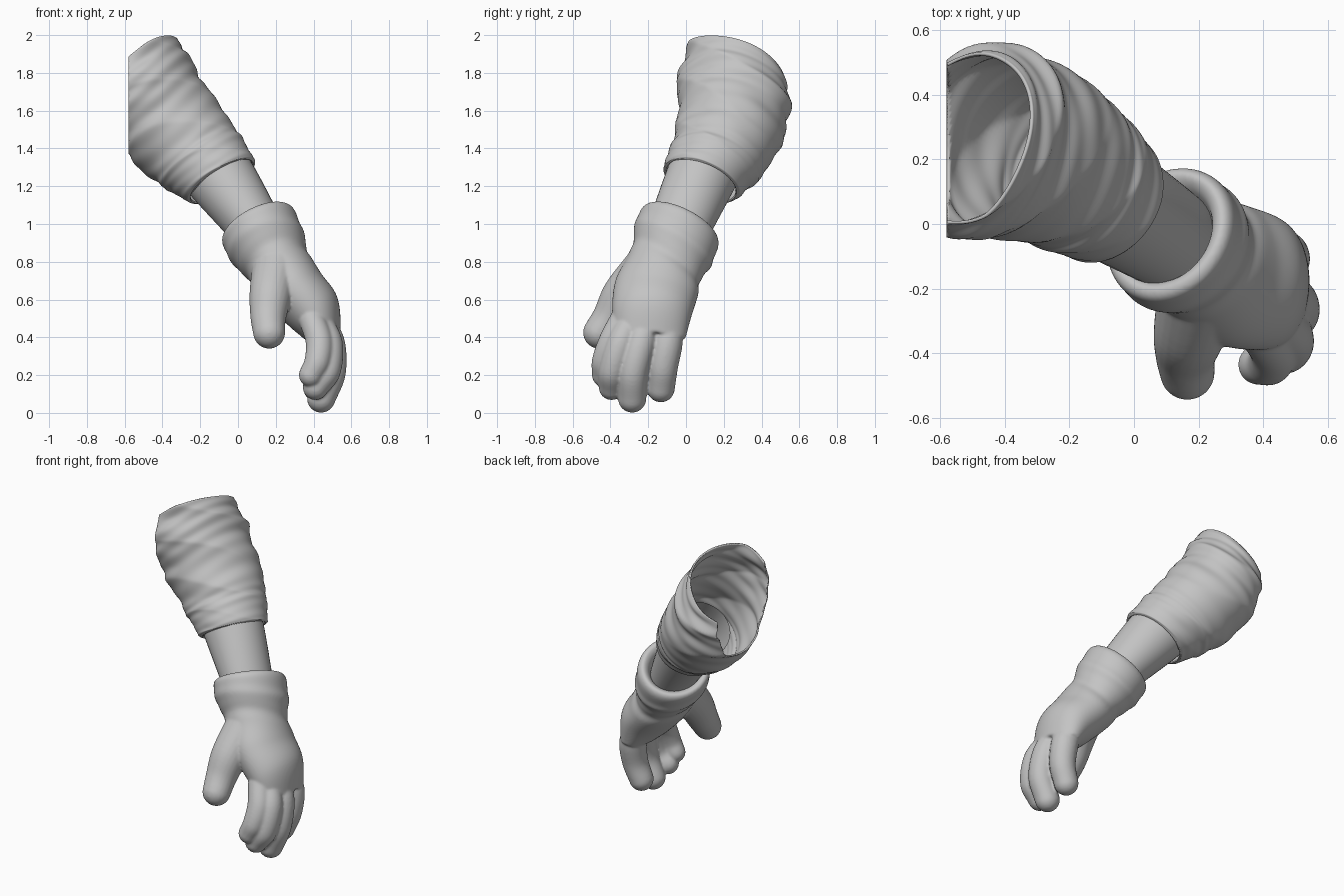
import bpy, bmesh, math
from mathutils import Vector

if "Cube" in bpy.data.objects:
    bpy.data.objects.remove(bpy.data.objects["Cube"])

grey = bpy.data.materials.new("plain_grey")
grey.diffuse_color = (0.55, 0.55, 0.55, 1)
grey.use_nodes = True
grey.node_tree.nodes["Principled BSDF"].inputs["Base Color"].default_value = grey.diffuse_color


def spline(rows, steps):
    """Catmull-Rom through rows of numbers; yields (row, progress)."""
    pts = [Vector(r) for r in rows]
    pts = [2 * pts[0] - pts[1]] + pts + [2 * pts[-1] - pts[-2]]
    count = len(rows) - 1
    out = []
    for i in range(count):
        a, b, c, d = pts[i:i + 4]
        for k in range(steps + (i == count - 1)):
            t = k / steps
            p = 0.5 * (2 * b + (c - a) * t + (2 * a - 5 * b + 4 * c - d) * t * t
                       + (3 * b - a - 3 * c + d) * t ** 3)
            out.append((p, (i + t) / count))
    return out


def loft(bm, rows, seg=40, steps=8, fold=None, caps=False):
    """Tube through rings: centre, axis, width radius, depth radius."""
    rings = []
    for p, s in spline(rows, steps):
        centre, n = Vector(p[0:3]), Vector(p[3:6]).normalized()
        u = Vector((0, 1, 0))
        u = (u - n * n.dot(u)).normalized()
        v = n.cross(u)
        ring = []
        for j in range(seg):
            a = math.tau * j / seg
            f = fold(s, a) if fold else 0
            ring.append(bm.verts.new(centre + u * math.cos(a) * (p[6] + f)
                                     + v * math.sin(a) * (p[7] + f)))
        rings.append(ring)
    for r, q in zip(rings, rings[1:]):
        for j in range(seg):
            k = (j + 1) % seg
            bm.faces.new((r[j], r[k], q[k], q[j]))
    if caps:
        bm.faces.new(rings[0][::-1])
        bm.faces.new(rings[-1])


def digit(bm, path):
    """Rounded finger along points of x, y, z, radius."""
    rows = []
    for i, p in enumerate(path):
        a, b = path[max(i - 1, 0)], path[min(i + 1, len(path) - 1)]
        n = (Vector(b[:3]) - Vector(a[:3])).normalized()
        rows.append((*p[:3], *n, p[3], p[3]))
    loft(bm, rows, 24, 6, caps=True)
    tip = bmesh.ops.create_uvsphere(bm, u_segments=24, v_segments=14, radius=path[-1][3])
    bmesh.ops.translate(bm, verts=tip["verts"], vec=path[-1][:3])


def finish(bm, name):
    bmesh.ops.recalc_face_normals(bm, faces=bm.faces)
    me = bpy.data.meshes.new(name)
    bm.to_mesh(me)
    bm.free()
    me.materials.append(grey)
    me.polygons.foreach_set("use_smooth", [True] * len(me.polygons))
    ob = bpy.data.objects.new(name, me)
    bpy.context.collection.objects.link(ob)
    return ob


# Sleeve: crumpled tube, open at both ends, trimmed flat at the shoulder side
def sleeve_fold(s, a):
    grow = 0.2 + 0.8 * min(1, max(0, (s - 0.15) * 1.6))
    w = math.sin(38 * s + 2.6 * math.sin(a + 0.6) + 0.9 * math.sin(3 * a))
    w2 = math.sin(75 * s - 3 * math.cos(a) + 1.3 * math.sin(2 * a + 1))
    ridge = 1 - 2 * abs(math.sin(13 * s + 2.2 * math.cos(a - 0.8)))
    patch = 0.6 + 0.4 * math.sin(2 * a + 9 * s)
    return grow * (0.007 * w * patch + 0.003 * w2 + 0.008 * ridge)


bm = bmesh.new()
loft(bm, [(-0.085, 0.08, 1.225, 0.50, -0.33, -0.80, 0.200, 0.195),
          (-0.097, 0.087, 1.24, 0.50, -0.33, -0.80, 0.217, 0.212),
          (-0.165, 0.135, 1.31, 0.54, -0.33, -0.77, 0.240, 0.235),
          (-0.235, 0.182, 1.38, 0.58, -0.32, -0.75, 0.261, 0.257),
          (-0.37, 0.240, 1.54, 0.60, -0.27, -0.76, 0.292, 0.277),
          (-0.47, 0.252, 1.68, 0.62, -0.25, -0.75, 0.310, 0.288),
          (-0.535, 0.262, 1.81, 0.60, -0.32, -0.74, 0.287, 0.28)],
     96, 18, sleeve_fold)
bmesh.ops.bisect_plane(bm, geom=bm.verts[:] + bm.edges[:] + bm.faces[:],
                       plane_co=(-0.58, 0, 0), plane_no=(-1, 0, 0), clear_outer=True)
sleeve = finish(bm, "sleeve")
mod = sleeve.modifiers.new("cloth_thickness", "SOLIDIFY")
mod.thickness = 0.010
mod.offset = -1

# Forearm: plain tapering tube between sleeve and glove
bm = bmesh.new()
loft(bm, [(-0.20, 0.145, 1.39, 0.50, -0.35, -0.79, 0.19, 0.19),
          (-0.085, 0.075, 1.235, 0.50, -0.35, -0.79, 0.184, 0.182),
          (0.085, -0.03, 0.995, 0.50, -0.35, -0.79, 0.165, 0.145),
          (0.14, -0.065, 0.90, 0.50, -0.35, -0.79, 0.155, 0.135)], 40, 6)
finish(bm, "forearm")


# Glove: cuff with a rolled lip, palm, thumb and four fingers fused together
def glove_fold(s, a):
    crease = math.exp(-((s - 0.50 - 0.04 * math.sin(a + 1)) / 0.035) ** 2)
    crease2 = math.exp(-((s - 0.62 - 0.06 * math.cos(a)) / 0.03) ** 2)
    return 0.010 * crease - 0.010 * crease2


bm = bmesh.new()
ax = (0.42, -0.42, -0.80)
loft(bm, [(0.133, -0.05, 0.945, *ax, 0.140, 0.125),
          (0.107, -0.03, 0.985, *ax, 0.166, 0.150),
          (0.097, -0.02, 1.002, *ax, 0.198, 0.188),
          (0.112, -0.035, 0.975, *ax, 0.228, 0.212),
          (0.157, -0.067, 0.885, 0.45, -0.38, -0.81, 0.222, 0.200),
          (0.215, -0.11, 0.775, 0.44, -0.28, -0.86, 0.206, 0.178),
          (0.295, -0.155, 0.66, 0.48, -0.20, -0.86, 0.222, 0.165),
          (0.395, -0.18, 0.54, 0.50, -0.10, -0.85, 0.212, 0.150),
          (0.448, -0.19, 0.41, 0.20, -0.08, -0.97, 0.188, 0.098)],
     64, 8, glove_fold, caps=True)
for path in (
    # thumb, index, middle, ring, little
    [(0.205, -0.19, 0.78, 0.13), (0.172, -0.335, 0.62, 0.112),
     (0.160, -0.405, 0.50, 0.094), (0.165, -0.460, 0.425, 0.085)],
    [(0.39, -0.33, 0.50, 0.070), (0.43, -0.39, 0.38, 0.072),
     (0.42, -0.43, 0.27, 0.069), (0.385, -0.435, 0.20, 0.063)],
    [(0.42, -0.28, 0.50, 0.070), (0.478, -0.345, 0.37, 0.076),
     (0.47, -0.39, 0.22, 0.073), (0.41, -0.395, 0.135, 0.067)],
    [(0.43, -0.20, 0.50, 0.070), (0.486, -0.24, 0.37, 0.080),
     (0.492, -0.28, 0.21, 0.078), (0.44, -0.285, 0.076, 0.075)],
    [(0.42, -0.10, 0.50, 0.070), (0.458, -0.10, 0.38, 0.083),
     (0.458, -0.122, 0.24, 0.079), (0.420, -0.133, 0.13, 0.074)],
):
    digit(bm, path)
glove = finish(bm, "glove")
mod = glove.modifiers.new("fuse", "REMESH")
mod.mode = "VOXEL"
mod.voxel_size = 0.008
mod.use_smooth_shade = True
mod = glove.modifiers.new("soften", "SMOOTH")
mod.factor = 0.5
mod.iterations = 6
